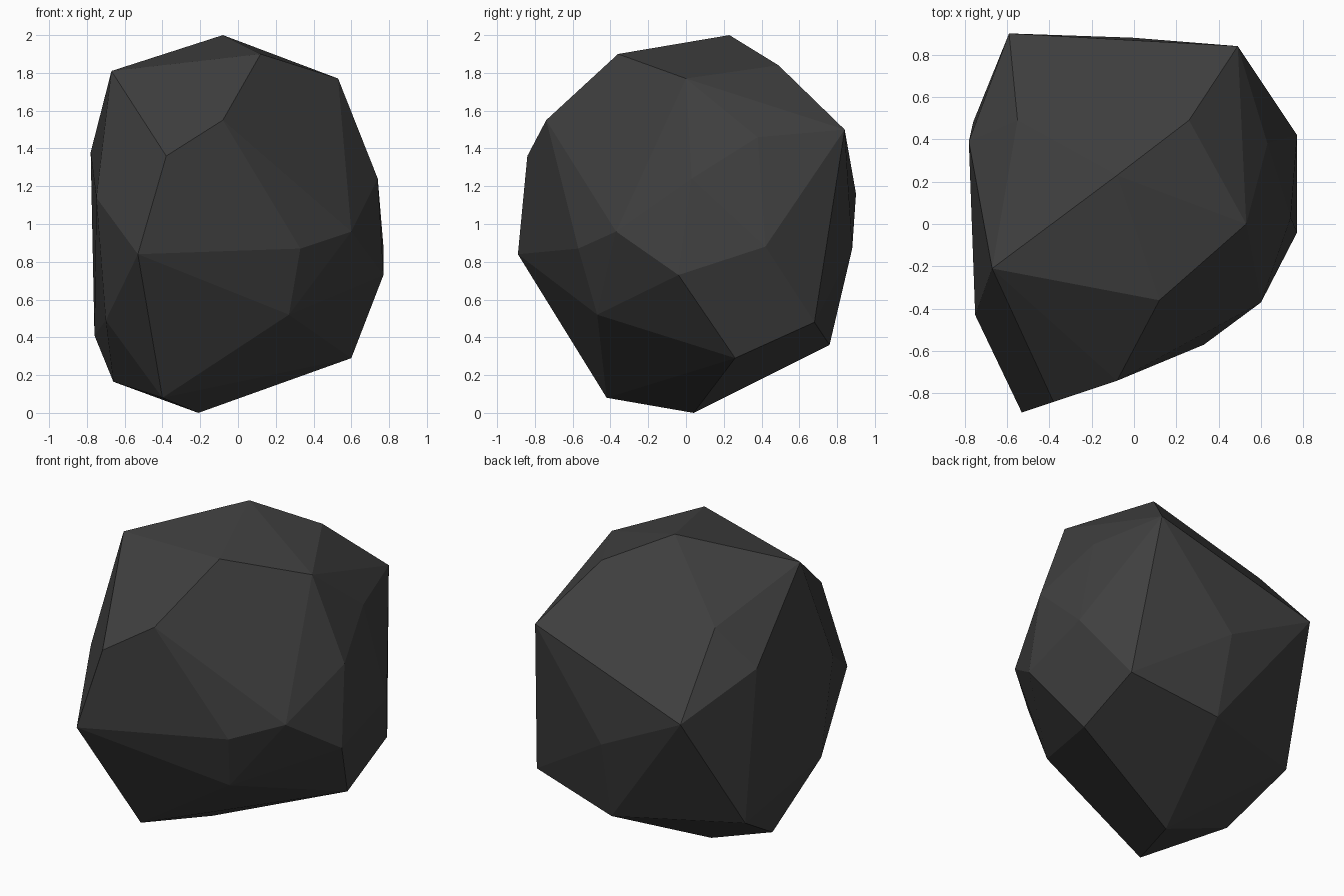
import bpy, bmesh, math

# Corner points of the faceted boulder, grouped by height
CORNERS = [
    # crown
    (-0.08, 0.23, 2.00), (0.12, -0.36, 1.90), (0.53, 0.00, 1.77),
    (-0.67, -0.21, 1.81), (0.26, 0.49, 1.84), (-0.55, 0.49, 1.62),
    (-0.01, 0.74, 1.50), (0.49, 0.84, 1.50), (0.63, 0.38, 1.46),
    (-0.08, -0.74, 1.55), (-0.38, -0.84, 1.36), (-0.78, 0.39, 1.38),
    # middle
    (0.74, 0.03, 1.24), (-0.59, 0.90, 1.16), (-0.75, -0.43, 1.14),
    (0.60, -0.37, 0.96), (0.77, 0.42, 0.88), (0.33, -0.57, 0.87),
    (-0.01, 0.88, 0.87), (-0.53, -0.89, 0.84), (0.77, -0.04, 0.73),
    # foot
    (0.27, -0.47, 0.52), (-0.70, -0.38, 0.49), (0.59, 0.68, 0.48),
    (-0.76, 0.48, 0.41), (0.00, 0.76, 0.36), (0.60, 0.26, 0.29),
    (-0.66, 0.06, 0.165), (-0.40, -0.42, 0.08), (-0.21, 0.04, 0.00),
]

# Boulder: convex hull, nearly flat triangles merged into larger facets
bm = bmesh.new()
for p in CORNERS:
    bm.verts.new(p)
bmesh.ops.convex_hull(bm, input=bm.verts)
bmesh.ops.delete(bm, geom=[v for v in bm.verts if not v.link_faces], context='VERTS')
bmesh.ops.dissolve_limit(bm, angle_limit=math.radians(4), verts=bm.verts, edges=bm.edges)
bmesh.ops.recalc_face_normals(bm, faces=bm.faces)

mesh = bpy.data.meshes.new("boulder")
bm.to_mesh(mesh)
bm.free()
rock = bpy.data.objects.new("boulder", mesh)
bpy.context.collection.objects.link(rock)

# Charcoal stone
mat = bpy.data.materials.new("charcoal stone")
mat.diffuse_color = (0.05, 0.05, 0.05, 1)
mesh.materials.append(mat)
